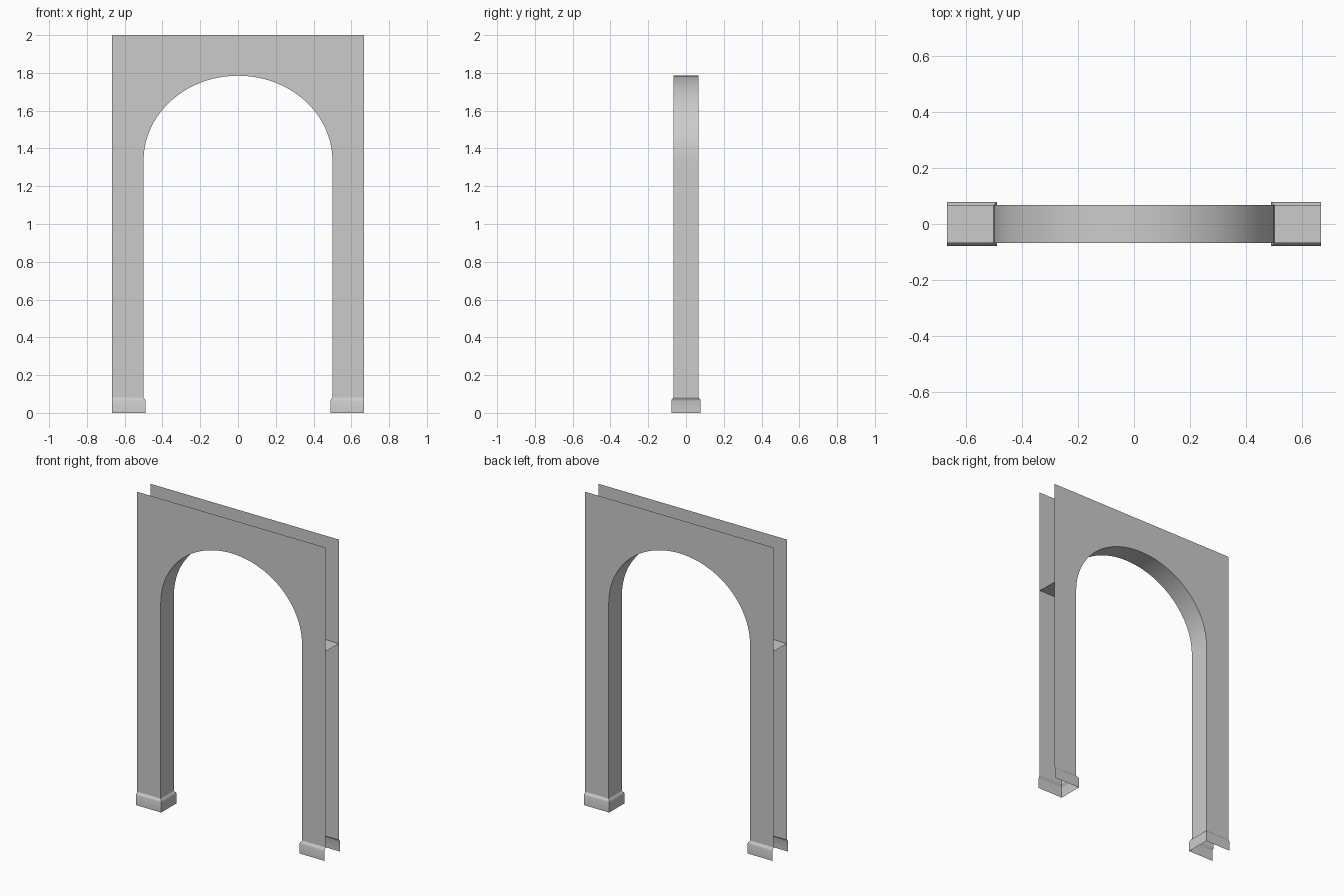
import bpy, bmesh, math

if "Cube" in bpy.data.objects:
    bpy.data.objects.remove(bpy.data.objects["Cube"])

W, H, D = 0.667, 2.0, 0.067            # half width, height, half depth
R, RISE, SPRING = 0.5, 0.45, 1.335     # opening half width, arch rise, spring line
BASE_TOP = 0.082


def make_object(name, bm, smooth=False, mirror=False):
    mesh = bpy.data.meshes.new(name)
    bm.to_mesh(mesh)
    bm.free()
    obj = bpy.data.objects.new(name, mesh)
    bpy.context.collection.objects.link(obj)
    if mirror:
        obj.modifiers.new("mirror", 'MIRROR').use_axis[0] = True
    if smooth:
        bpy.context.view_layer.objects.active = obj
        obj.select_set(True)
        bpy.ops.object.shade_smooth_by_angle(angle=math.radians(35))
        obj.select_set(False)
    return obj


def strip(bm, rows):
    """Bridge successive rows of points with quads."""
    grid = [[bm.verts.new(p) for p in row] for row in rows]
    for a, b in zip(grid, grid[1:]):
        for i in range(len(a) - 1):
            bm.faces.new((a[i], a[i + 1], b[i + 1], b[i]))


# Outline of the opening, right foot to left foot
SEG = 48
arch = [(R * math.cos(math.pi * i / SEG), SPRING + RISE * math.sin(math.pi * i / SEG))
        for i in range(SEG + 1)]
opening = [(R, BASE_TOP)] + arch + [(-R, BASE_TOP)]

# Front and back wall sheets
outline = opening + [(-W, BASE_TOP), (-W, H), (W, H), (W, BASE_TOP)]
for name, y in (("front_wall", -D), ("back_wall", D)):
    bm = bmesh.new()
    face = bm.faces.new([bm.verts.new((x, y, z)) for x, z in outline])
    face.normal_update()
    if face.normal.y * y < 0:
        face.normal_flip()
    bmesh.ops.triangulate(bm, faces=bm.faces[:])
    make_object(name, bm)

# Inner surface of the opening
bm = bmesh.new()
strip(bm, [[(x, -D, z), (x, D, z)] for x, z in opening])
make_object("arch_reveal", bm, smooth=True)

# Horizontal ledge inside each pier at the spring line
bm = bmesh.new()
strip(bm, [[(R, -D, SPRING), (W, -D, SPRING)], [(R, D, SPRING), (W, D, SPRING)]])
make_object("pier_ledge", bm, mirror=True)

# Open-ended plinth moulding wrapped round three sides of each pier
profile = [(0.0, BASE_TOP), (0.003, 0.076), (0.008, 0.071), (0.011, 0.063), (0.011, 0.0)]
bm = bmesh.new()
strip(bm, [[(W, -D - o, z), (R - o, -D - o, z), (R - o, D + o, z), (W, D + o, z)]
           for o, z in profile])
bmesh.ops.recalc_face_normals(bm, faces=bm.faces[:])
make_object("pier_plinth", bm, smooth=True, mirror=True)
